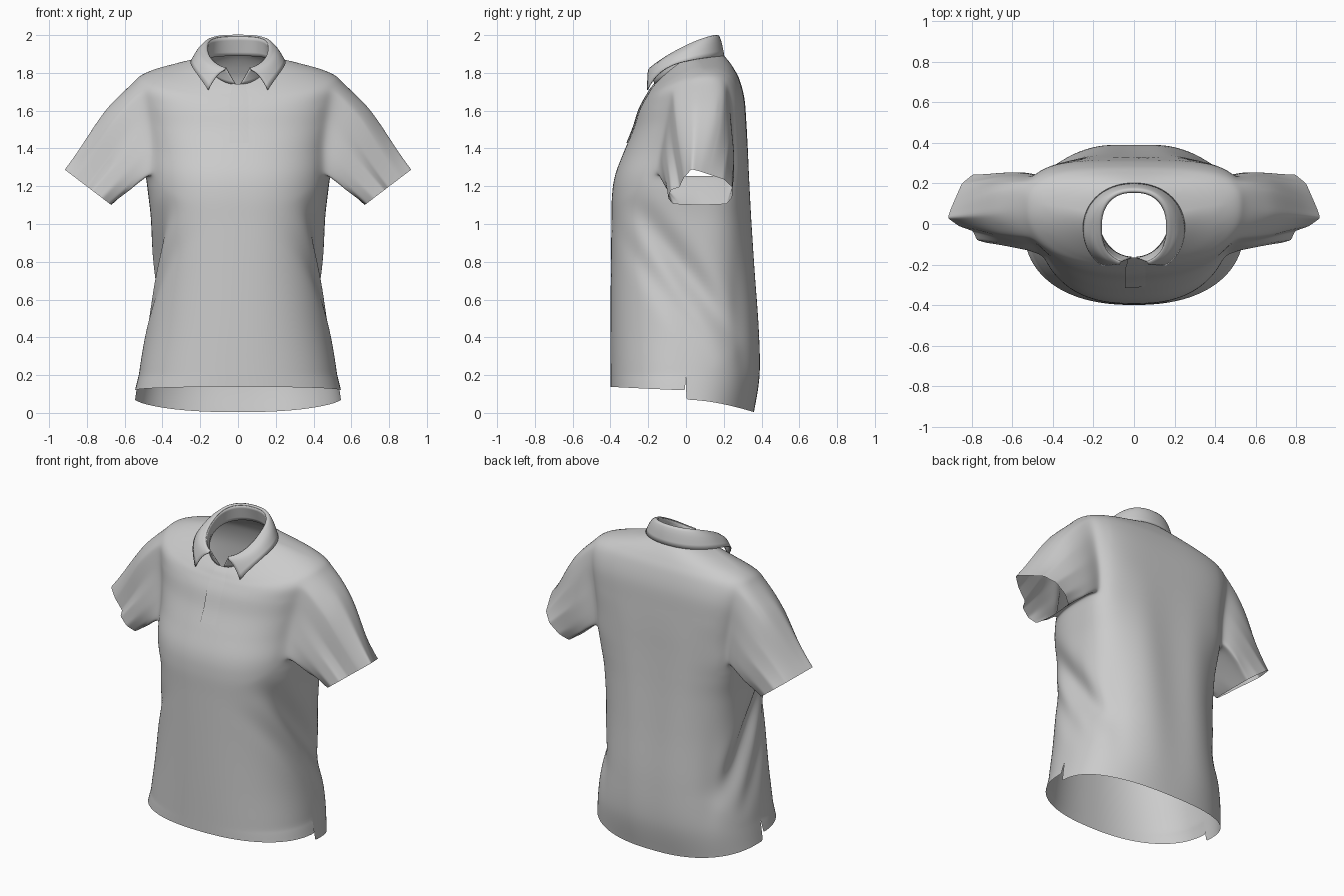
import bpy, bmesh
from math import sin, cos, pi, exp, atan2, radians
from mathutils import Vector

if "Cube" in bpy.data.objects:
    bpy.data.objects.remove(bpy.data.objects["Cube"])

# Torso rings, hem to neck: front z, side z, back z, half width, front depth, back depth, side y,
# front squareness, back squareness
RINGS = [
    (0.00, 0.00, 0.00, .545, .40, .360, 0.00, 2.3, 2.4),
    (0.20, 0.20, 0.20, .525, .40, .392, 0.00, 2.3, 2.4),
    (0.45, 0.45, 0.45, .490, .40, .388, 0.01, 2.3, 2.4),
    (0.75, 0.75, 0.75, .460, .398, .365, 0.02, 2.35, 2.6),
    (1.00, 1.00, 1.00, .460, .395, .347, 0.04, 2.45, 2.9),
    (1.15, 1.15, 1.15, .475, .392, .338, 0.06, 2.5, 3.2),
    (1.26, 1.27, 1.27, .490, .375, .332, 0.07, 2.45, 3.5),
    (1.38, 1.40, 1.40, .495, .330, .327, 0.07, 2.35, 3.7),
    (1.50, 1.53, 1.53, .515, .280, .320, 0.07, 2.3, 3.8),
    (1.60, 1.65, 1.66, .540, .248, .310, 0.08, 2.3, 3.6),
    (1.66, 1.75, 1.76, .550, .218, .285, 0.09, 2.3, 3.0),
    (1.69, 1.805, 1.82, .480, .200, .255, 0.09, 2.2, 2.5),
    (1.715, 1.852, 1.87, .320, .185, .220, 0.07, 2.1, 2.1),
    (1.74, 1.885, 1.905, .175, .165, .185, 0.04, 2.0, 2.0),
]
SUB, COLS, ARM = 6, 96, 7        # rows per ring gap, columns, armhole half width in columns
ARM_ROWS = range(6 * SUB, 10 * SUB)


def ring_at(v):
    """Smooth interpolation through the ring table."""
    i = min(int(v), len(RINGS) - 2)
    t = v - i
    get = lambda k: RINGS[max(0, min(k, len(RINGS) - 1))]
    return [b + .5 * t * (c - a + t * (2*a - 5*b + 4*c - d + t * (3*(b - c) + d - a)))
            for a, b, c, d in zip(get(i - 1), get(i), get(i + 1), get(i + 2))]


def torso_point(v, ang, front):
    zf, zs, zb, w, f, b, cy, pf, pb = ring_at(v)
    p = pf if front else pb
    s, c = abs(sin(ang)), cos(ang)
    x = w * (1 if c > 0 else -1) * abs(c) ** (2 / p)
    y = cy + (-(f + cy) if front else b - cy) * s ** (2 / p)
    z = zs + ((zf if front else zb) - zs) * s ** 1.5
    if v < 1:                                     # stepped hem with side slits
        hem = .12 + .018 * s if front else .07 - .066 * s ** 1.4
        z = hem + z / .2 * (.2 - hem)
        y += (-.006 if front else .003) * (1 - v) * (1 - s)
    # diagonal drape folds on the sides, soft vertical ripples on the back
    d = (y + .3) * .8 + (z - 1.15) * .6
    run = (y + .3) * .6 - (z - 1.15) * .8
    if 0 < run < 1:
        x *= 1 - sin(pi * run) * (.13 * exp(-(d / .07) ** 2) + .05 * exp(-((d + .16) / .05) ** 2))
    if not front and z < 1.5:
        y -= .006 * cos(17 * x) * s * sin(pi * z / 1.5)
        y -= .02 * exp(-((abs(x) - .38) / .05) ** 2 - ((z - .5) / .25) ** 2) * s
    return Vector((x, y, z))


def finish(bm, name, subsurf=0, thick=0):
    bmesh.ops.recalc_face_normals(bm, faces=bm.faces)
    for f in bm.faces:
        f.smooth = True
    me = bpy.data.meshes.new(name)
    bm.to_mesh(me)
    bm.free()
    ob = bpy.data.objects.new(name, me)
    bpy.context.collection.objects.link(ob)
    if thick:
        m = ob.modifiers.new("thickness", 'SOLIDIFY')
        m.thickness, m.offset = thick, 0
    if subsurf:
        ob.modifiers.new("smooth", 'SUBSURF').levels = subsurf
    return ob


def add_grid(bm, rows, skip=lambda r, c: False):
    vs = [[bm.verts.new(p) for p in row] for row in rows]
    for r in range(len(vs) - 1):
        for c in range(len(vs[0]) - 1):
            if not skip(r, c):
                bm.faces.new((vs[r][c], vs[r][c + 1], vs[r + 1][c + 1], vs[r + 1][c]))


def lengths(pts):
    """Running length fraction around a closed loop."""
    acc = [0]
    for a, b in zip(pts, pts[1:] + pts[:1]):
        acc.append(acc[-1] + (b - a).length)
    return [a / acc[-1] for a in acc]


def sample(pts, fr, t):
    for i in range(len(pts)):
        if t <= fr[i + 1]:
            return pts[i].lerp(pts[(i + 1) % len(pts)], (t - fr[i]) / (fr[i + 1] - fr[i]))
    return pts[0]


# Torso: front and back panels welded above the slits, with armholes left open
bm = bmesh.new()
half, top = COLS // 2, (len(RINGS) - 1) * SUB
for front in (True, False):
    start = pi if front else 0
    rows = [[torso_point(r / SUB, start + pi * c / half, front) for c in range(half + 1)]
            for r in range(top + 1)]
    add_grid(bm, rows, lambda r, c: r in ARM_ROWS and (c < ARM or c >= half - ARM))
bmesh.ops.remove_doubles(bm, verts=bm.verts, dist=1e-4)
loose = [v for v in bm.verts if not v.link_faces]
bmesh.ops.delete(bm, geom=loose, context='VERTS')

# Sleeves: swept from each armhole to a bell-shaped cuff (y, height along cuff)
CUFF = [(.03, 1), (-.01, .78), (-.035, .5), (-.08, .42), (-.095, .2), (-.07, .03), (.08, 0),
        (.215, .03), (.245, .22), (.245, .5), (.2, .72), (.08, .93)]
STEPS = 10
holes = [[v for v in bm.verts if v.is_boundary and v.co.x * sd > .3 and 1.2 < v.co.z < 1.79]
         for sd in (1, -1)]
cuff_verts = set()
for sd, hole in zip((1, -1), holes):
    mid = sum((v.co for v in hole), Vector()) / len(hole)
    hole.sort(key=lambda v: atan2(mid.y - v.co.y, v.co.z - mid.z) % (2 * pi))
    base = [v.co.copy() for v in hole]
    cuff = [Vector((sd * (.67 + .25 * h), y, 1.10 + .19 * h)) for y, h in CUFF]
    bf, cf = lengths(base), lengths(cuff)
    ends = [sample(cuff, cf, t) for t in bf[:-1]]
    prev = hole
    for k in range(1, STEPS + 1):
        t = k / STEPS
        ring = []
        for a, e in zip(base, ends):
            up = max(0, (a.z - mid.z) / .24)
            puff = Vector((sd * .035, 0, .03)) * up * 4 * t * (1 - t) ** 2
            puff.y = (.03 if a.y > mid.y else -.02) * 4 * t * (1 - t) ** 2 * min(1, abs(a.y - mid.y) / .1)
            ring.append(bm.verts.new(a.lerp(e, t) + puff))
        for i in range(len(ring)):
            j = (i + 1) % len(ring)
            bm.faces.new((prev[i], prev[j], ring[j], ring[i]))
        prev = ring
    cuff_verts.update(prev)
near = [v for v in bm.verts if v not in cuff_verts and not v.is_boundary
        and .42 < abs(v.co.x) < .66 and 1.2 < v.co.z < 1.82]
for _ in range(4):
    bmesh.ops.smooth_vert(bm, verts=near, factor=.5, use_axis_x=True, use_axis_y=True, use_axis_z=True)
finish(bm, "shirt_body_and_sleeves", subsurf=1)

# Placket: narrow overlapping flap, raised along its open edge
bm = bmesh.new()
rows = []
for r in range(21):
    v = 7.4 + (len(RINGS) - 1 - 7.4) * r / 20
    w = max(ring_at(v)[3], .1)
    rows.append([torso_point(v, 1.5 * pi + x / w, True) + Vector((0, -.007 * (1 - c / 4.5), .001))
                 for c, x in enumerate((-.03, -.015, .005, .025, .04))])
add_grid(bm, rows)
finish(bm, "front_placket")


# Collar: stand rising from the neckline, leaf folding down to two points
def around(s, gap, rx, ry, yc, sq=1.0):
    a = radians(gap + (360 - 2 * gap) * s)
    sx, cx = sin(a), cos(a)
    sgn = lambda k: 1 if k > 0 else -1
    return a, rx * sgn(sx) * abs(sx) ** sq, yc - ry * sgn(cx) * abs(cx) ** sq


def neck_line(s):
    a, x, y = around(s, 4, .172, .175, .01)
    return Vector((x, y, 1.81 + .43 * y + .035 * sin(a) ** 2))


def fold_line(s, out=0, drop=0):
    a, x, y = around(s, 19, .162 + out, .175 + out * .7, -.018, .85)
    return Vector((x, y, 1.918 + .5 * y + .025 * sin(a) ** 2 - drop))


def leaf_edge(s):
    a, x, y = around(s, 38, .25, .225, -.025, .95)
    u = abs(a - pi) / radians(142)
    return Vector((x, y, 1.89 - .18 * u ** 4 - .015 * sin(a) ** 2 * (1 - u)))


N = 80
S = [i / N for i in range(N + 1)]
bm = bmesh.new()
add_grid(bm, [[neck_line(s).lerp(fold_line(s, 0, .004), k / 5) for s in S] for k in range(6)])
finish(bm, "collar_stand", thick=.006)

bm = bmesh.new()
rows = [[fold_line(s, 0, .004) for s in S], [fold_line(s, .008) for s in S]]
for k in range(7):
    t = k / 6
    rows.append([fold_line(s, .02, .006).lerp(leaf_edge(s), t) + Vector((0, 0, .018 * sin(pi * t)))
                 for s in S])
add_grid(bm, rows)
finish(bm, "collar_leaf", thick=.006)
